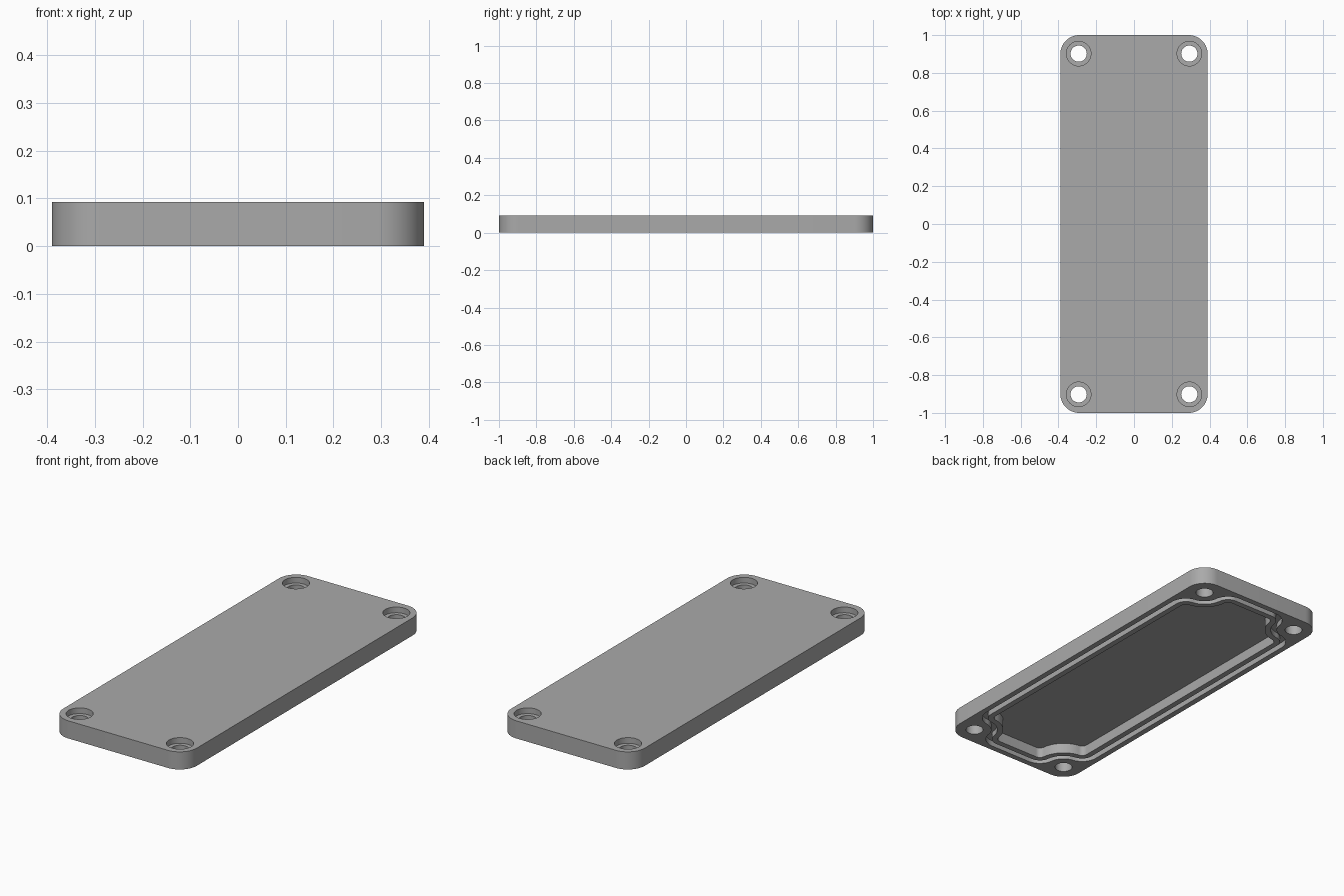
import bpy
import math

W, L, H = 0.78, 2.0, 0.093          # overall size
HOLE_X, HOLE_Y = 0.293, 0.902       # screw hole centre
cube = bpy.data.objects.get("Cube")
if cube:
    bpy.data.objects.remove(cube, do_unlink=True)

grey = bpy.data.materials.new("mid_grey")
grey.use_nodes = True
colour = (0.4, 0.4, 0.4, 1)
grey.diffuse_color = colour
grey.node_tree.nodes["Principled BSDF"].inputs["Base Color"].default_value = colour


def arc(cx, cy, r, start, end, n=14):
    return [(cx + r * math.cos(start + (end - start) * i / n),
             cy + r * math.sin(start + (end - start) * i / n)) for i in range(n + 1)]


def four_corners(quarter):
    """Mirror a quarter outline (running from +x side to +y side) into a loop."""
    back = quarter[::-1]
    return (quarter + [(-x, y) for x, y in back]
            + [(-x, -y) for x, y in quarter] + [(x, -y) for x, y in back])


def prism(name, loops):
    """Solid through stacked (outline, z) sections, capped at both ends."""
    n = len(loops[0][0])
    verts = [(x, y, z) for outline, z in loops for x, y in outline]
    faces = [list(range(n))[::-1], list(range(len(verts) - n, len(verts)))]
    for k in range(len(loops) - 1):
        for i in range(n):
            j = (i + 1) % n
            faces.append([k * n + i, k * n + j, (k + 1) * n + j, (k + 1) * n + i])
    mesh = bpy.data.meshes.new(name)
    mesh.from_pydata(verts, [], faces)
    mesh.materials.append(grey)
    obj = bpy.data.objects.new(name, mesh)
    bpy.context.collection.objects.link(obj)
    return obj


def notched(inset):
    """Rectangle that wraps inward around each screw hole with soft S-bends."""
    a, b = 0.36 - inset, 0.97 - inset
    r, f = 0.085 + inset, 0.09 - inset
    side = (a - f, HOLE_Y - math.sqrt((r + f) ** 2 - (a - f - HOLE_X) ** 2))
    end = (HOLE_X - math.sqrt((r + f) ** 2 - (b - f - HOLE_Y) ** 2), b - f)
    t1 = math.atan2(HOLE_Y - side[1], HOLE_X - side[0])
    t2 = math.atan2(HOLE_Y - end[1], HOLE_X - end[0])
    return four_corners(arc(*side, f, 0, t1)
                        + arc(HOLE_X, HOLE_Y, r, t1 + math.pi, t2 + math.pi, 20)[1:-1][::1 if t1 + math.pi > t2 else -1]
                        + arc(*end, f, t2, math.pi / 2))


def cut(target, cutter, operation="DIFFERENCE"):
    mod = target.modifiers.new(cutter.name, "BOOLEAN")
    mod.operation, mod.solver, mod.object = operation, "EXACT", cutter
    bpy.context.view_layer.objects.active = target
    bpy.ops.object.modifier_apply(modifier=mod.name)
    bpy.data.objects.remove(cutter, do_unlink=True)


# Rounded plate
R = 0.1
lid = prism("lid", [(four_corners(arc(W / 2 - R, L / 2 - R, R, 0, math.pi / 2)), z) for z in (0, H)])

# Recess under the plate
cut(lid, prism("recess", [(notched(0.06), z) for z in (-0.02, 0.055)]))

# Seal groove around the recess
groove = prism("groove", [(notched(0), z) for z in (-0.02, 0.03)])
cut(groove, prism("groove_core", [(notched(0.03), z) for z in (-0.05, 0.06)]))
cut(lid, groove)

# Countersunk screw holes
for sx in (-1, 1):
    for sy in (-1, 1):
        sections = [(0.043, -0.02), (0.043, H - 0.03), (0.065, H - 0.03), (0.065, H + 0.02)]
        rings = [(arc(sx * HOLE_X, sy * HOLE_Y, r, 0, math.tau, 40)[:-1], z) for r, z in sections]
        cut(lid, prism("screw_hole", rings))

# Smooth curves, sharp edges
bpy.ops.object.select_all(action="DESELECT")
lid.select_set(True)
bpy.context.view_layer.objects.active = lid
bpy.ops.object.shade_smooth_by_angle(angle=math.radians(30))
